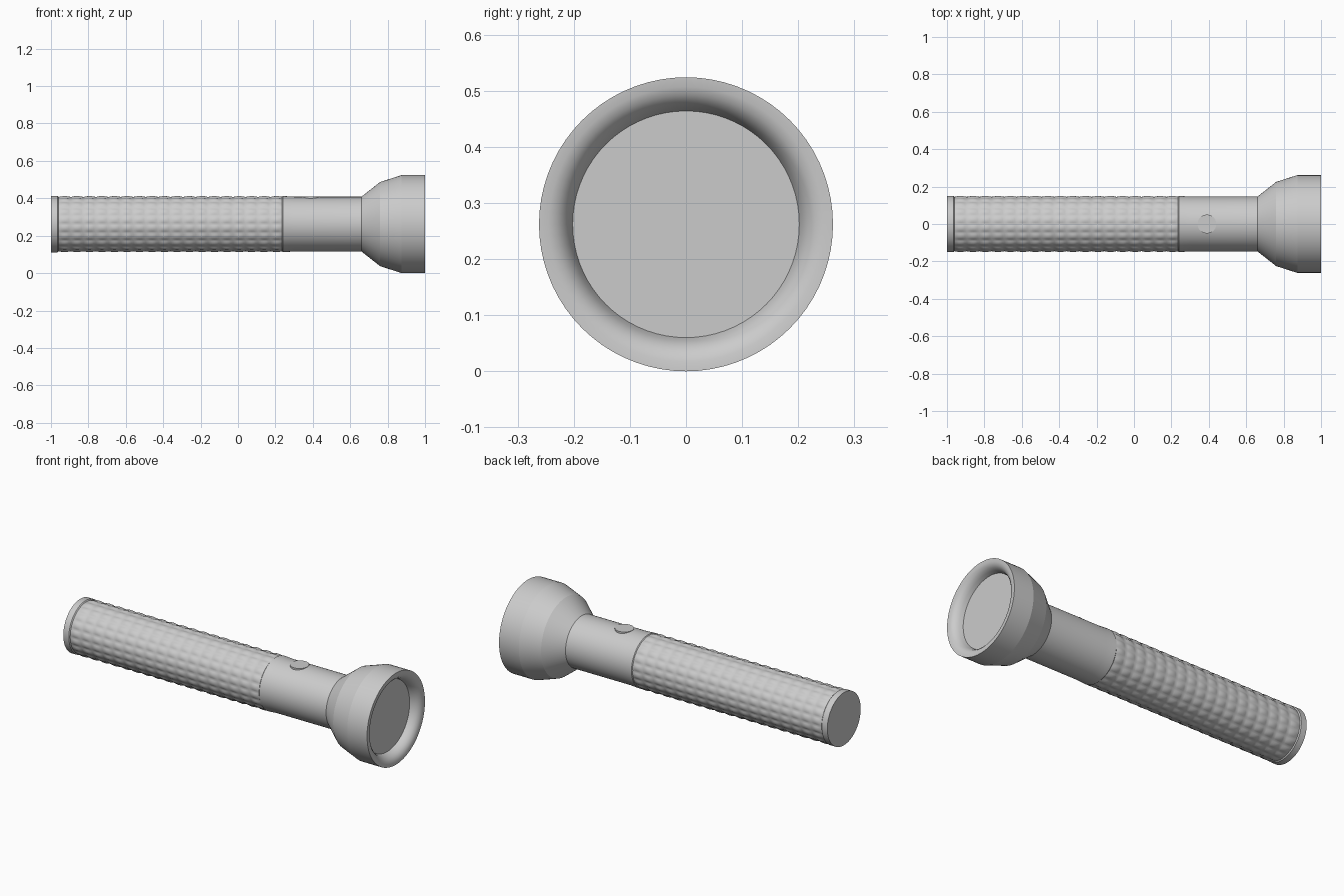
import bpy, bmesh
from math import pi, sin, cos, radians

if "Cube" in bpy.data.objects:
    bpy.data.objects.remove(bpy.data.objects["Cube"])

AXIS_Z = 0.262  # height of the torch axis


def finish(name, bm, angle):
    bmesh.ops.remove_doubles(bm, verts=bm.verts, dist=1e-5)
    bmesh.ops.recalc_face_normals(bm, faces=bm.faces)
    mesh = bpy.data.meshes.new(name)
    bm.to_mesh(mesh)
    bm.free()
    ob = bpy.data.objects.new(name, mesh)
    bpy.context.collection.objects.link(ob)
    bpy.ops.object.select_all(action='DESELECT')
    ob.select_set(True)
    bpy.context.view_layer.objects.active = ob
    bpy.ops.object.shade_smooth_by_angle(angle=radians(angle))
    return ob


def lathe(name, profile, segs=72, angle=30, bump=None, caps=(False, False)):
    """Revolve (x, radius) points around the torch axis."""
    bm = bmesh.new()
    rings = []
    for x, r in profile:
        ring = []
        for i in range(segs):
            a = 2 * pi * i / segs
            rr = r + (bump(x, a) if bump else 0)
            ring.append(bm.verts.new((x, rr * cos(a), AXIS_Z + rr * sin(a))))
        rings.append(ring)
    for a, b in zip(rings, rings[1:]):
        for i in range(segs):
            j = (i + 1) % segs
            bm.faces.new((a[i], a[j], b[j], b[i]))
    for use, ring in zip(caps, (rings[0], rings[-1])):
        if use:
            bm.faces.new(ring)
    return finish(name, bm, angle)


# Knurled grip: a grid of soft raised studs
X0, X1, COLS, ROWS, SUB = -0.96, 0.24, 18, 20, 6


def studs(x, a):
    return 0.006 * abs(sin(pi * COLS * (x - X0) / (X1 - X0)) * sin(a * ROWS / 2))


steps = COLS * SUB
lathe("grip", [(X0 + (X1 - X0) * i / steps, 0.1455) for i in range(steps + 1)],
      segs=ROWS * SUB, angle=60, bump=studs)

# Tail cap
lathe("tail_cap", [(-1.0, 0.151), (-0.965, 0.151), (-0.96, 0.1455)],
      caps=(True, False))

# Smooth neck between grip and head
lathe("neck", [(0.235, 0.1455), (0.24, 0.150), (0.26, 0.149), (0.30, 0.1465), (0.67, 0.1465)])

# Flared head shell
lathe("head", [(0.66, 0.1465), (0.76, 0.225), (0.875, 0.262), (1.0, 0.262)], angle=15)

# Rounded rim rolling in to the lens
lathe("rim", [(1.0, 0.262), (0.999, 0.245), (0.994, 0.230), (0.982, 0.217),
              (0.966, 0.208), (0.945, 0.202)], angle=60)

# Recessed flat lens
lathe("lens", [(0.940, 0.202), (0.945, 0.202)], caps=(True, True))

# Round push button on top of the neck
bm = bmesh.new()
bmesh.ops.create_cone(bm, cap_ends=True, segments=48, radius1=0.05, radius2=0.05, depth=0.03)
bmesh.ops.translate(bm, verts=bm.verts, vec=(0.39, 0, AXIS_Z + 0.148 - 0.015))
finish("button", bm, 30)
